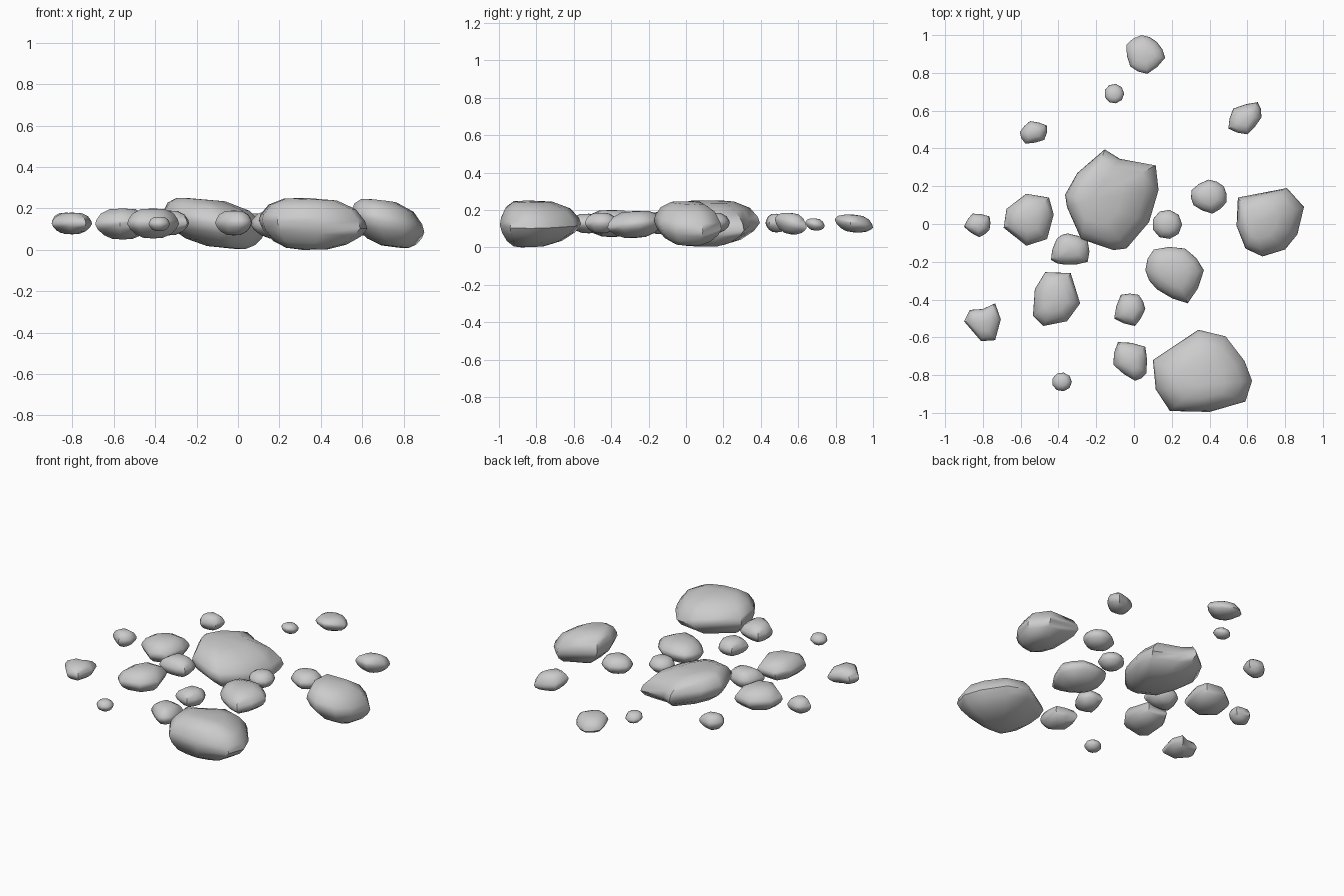
import bpy
import bmesh
import math
from mathutils import Vector

if "Cube" in bpy.data.objects:
    bpy.data.objects.remove(bpy.data.objects["Cube"])

# Ring profile from top to bottom: (share of outline, height -1..1)
PROFILE = [(0.48, 0.95), (0.80, 0.66), (0.96, 0.25), (1.0, -0.02),
           (0.90, -0.36), (0.68, -0.72), (0.38, -0.95)]


def ellipse(cx, cy, rx, ry, n=9):
    return [(cx + rx * math.cos(2 * math.pi * i / n),
             cy + ry * math.sin(2 * math.pi * i / n)) for i in range(n)]


def rounded(pts):
    """Add a slightly bulged midpoint to each edge of a coarse outline."""
    c = sum((Vector(p) for p in pts), Vector((0, 0))) / len(pts)
    out = []
    for i, p in enumerate(pts):
        a, b = Vector(p), Vector(pts[(i + 1) % len(pts)])
        out += [a, c + ((a + b) / 2 - c) * 1.09]
    return out


def rock(name, z0, z1, outline, tilt=(0, 0), top=(0, 0), bottom=(0, 0)):
    """Rock from its plan outline; tilt slopes it, top/bottom shift the crowns."""
    pts = [Vector(p) for p in (rounded(outline) if len(outline) < 7 else outline)]
    lo = Vector((min(p.x for p in pts), min(p.y for p in pts)))
    hi = Vector((max(p.x for p in pts), max(p.y for p in pts)))
    c, zc, h = (lo + hi) / 2, (z0 + z1) / 2, (z1 - z0) / 2
    tilt, top, bottom = Vector(tilt), Vector(top), Vector(bottom)
    bm = bmesh.new()

    def place(p, s, t):
        shift = (top if t > 0 else bottom) * (1 - s)
        d = (p - c) * s
        # the tilt fades out at the crowns so heights are kept
        z = zc + h * t + tilt.dot(d) * (1 - 0.5 * abs(t))
        return bm.verts.new((c.x + d.x + shift.x, c.y + d.y + shift.y,
                             min(max(z, z0), z1)))

    rings = [[place(p, s, t) for p in pts] for s, t in PROFILE]
    n = len(pts)
    for a, b in zip(rings, rings[1:]):
        for i in range(n):
            j = (i + 1) % n
            bm.faces.new((a[i], a[j], b[j], b[i]))
    for ring, t in ((rings[0], 1), (rings[-1], -1)):
        pole = place(c, 0, t)
        for i in range(n):
            bm.faces.new((ring[i], ring[(i + 1) % n], pole))
    bmesh.ops.recalc_face_normals(bm, faces=bm.faces)
    mesh = bpy.data.meshes.new(name)
    bm.to_mesh(mesh)
    bm.free()
    obj = bpy.data.objects.new(name, mesh)
    bpy.context.collection.objects.link(obj)
    bpy.ops.object.select_all(action='DESELECT')
    obj.select_set(True)
    bpy.context.view_layer.objects.active = obj
    bpy.ops.object.shade_smooth_by_angle(angle=math.radians(50))


# Three boulders
rock("boulder_centre", 0.005, 0.25,
     [(-.365, .155), (-.30, .27), (-.155, .395), (-.075, .345), (.115, .31), (.13, .18),
      (.08, .01), (-.04, -.13), (-.11, -.138), (-.28, -.08), (-.355, .09)],
     tilt=(-.15, 0), top=(-.12, 0), bottom=(.10, -.05))
rock("boulder_front", 0.0, 0.25,
     [(.10, -.72), (.34, -.56), (.485, -.595), (.585, -.725), (.625, -.83),
      (.59, -.94), (.40, -.995), (.19, -.99), (.115, -.875)],
     tilt=(-.08, 0), top=(-.02, -.08), bottom=(-.05, -.1))
rock("boulder_right", 0.01, 0.245,
     [(.55, .14), (.81, .19), (.90, .09), (.865, -.055), (.80, -.135),
      (.68, -.172), (.59, -.13), (.543, -.01)],
     tilt=(-.2, -.05), top=(-.08, 0), bottom=(.06, 0))

# Medium rocks
rock("rock_front_mid", 0.05, 0.195,
     [(.105, -.135), (.27, -.13), (.37, -.245), (.285, -.42), (.12, -.345), (.06, -.245)],
     tilt=(0, .1))
rock("rock_left", 0.05, 0.20,
     [(-.57, .16), (-.45, .14), (-.425, .05), (-.46, -.08), (-.57, -.115),
      (-.69, -.02), (-.675, .08)])
rock("rock_front_left", 0.055, 0.20,
     [(-.47, -.255), (-.335, -.26), (-.285, -.42), (-.355, -.515), (-.48, -.54),
      (-.535, -.485), (-.525, -.345)])

# Small stones
rock("stone_a", 0.07, 0.19,
     [(-.35, -.05), (-.245, -.09), (-.245, -.2), (-.365, -.215), (-.44, -.19), (-.41, -.08)])
rock("stone_b", 0.08, 0.18,
     [(-.855, .055), (-.765, .04), (-.765, -.03), (-.82, -.07), (-.9, -.015)])
rock("stone_c", 0.075, 0.18,
     [(-.80, -.45), (-.735, -.42), (-.705, -.505), (-.735, -.615), (-.81, -.62),
      (-.90, -.515), (-.87, -.455)])
rock("stone_d", 0.08, 0.18,
     [(-.55, .545), (-.46, .52), (-.475, .445), (-.575, .425), (-.605, .485)])
rock("stone_e", 0.09, 0.155, ellipse(-.105, .69, .053, .052), tilt=(0, -.2))
rock("stone_f", 0.08, 0.175,
     [(.04, 1.0), (.12, .965), (.165, .88), (.07, .795), (-.02, .835), (-.04, .95)],
     tilt=(0, -.2))
rock("stone_g", 0.07, 0.185,
     [(.525, .61), (.655, .645), (.675, .565), (.6, .475), (.5, .505)], tilt=(0, -.25))
rock("stone_h", 0.075, 0.185,
     [(.395, .235), (.475, .2), (.49, .115), (.415, .055), (.315, .1), (.305, .18)])
rock("stone_i", 0.08, 0.18, ellipse(.175, -.002, .08, .078))
rock("stone_j", 0.075, 0.185,
     [(-.07, -.375), (.025, -.375), (.06, -.45), (.005, -.54), (-.105, -.5)])
rock("stone_k", 0.07, 0.19,
     [(-.085, -.625), (.06, -.65), (.065, -.79), (.005, -.83), (-.11, -.745)])
rock("stone_l", 0.09, 0.16, ellipse(-.382, -.836, .053, .05))
